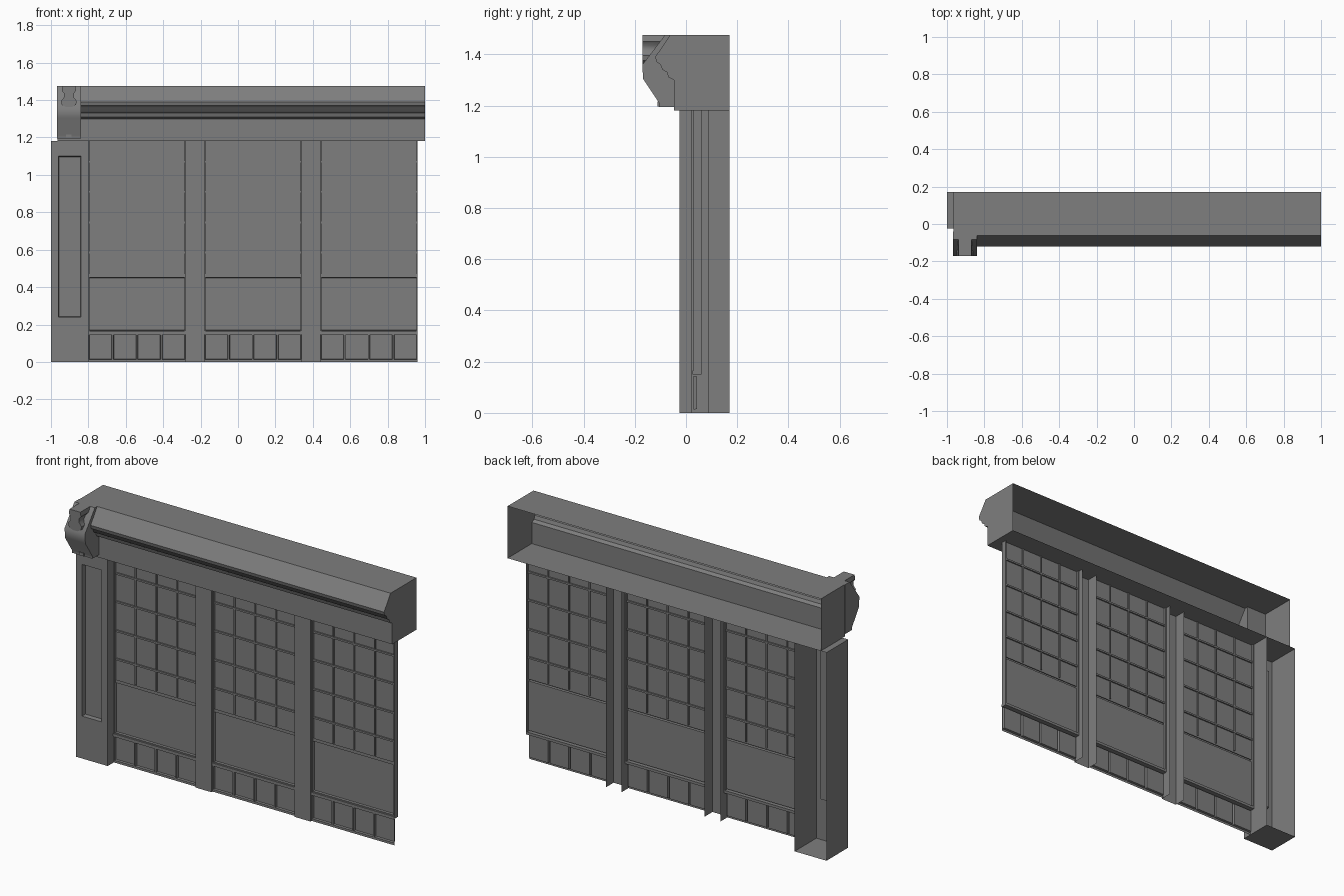
import bpy
import bmesh

if "Cube" in bpy.data.objects:
    bpy.data.objects.remove(bpy.data.objects["Cube"])

GREY = (0.21, 0.21, 0.21, 1)
paint = bpy.data.materials.new("plain_grey")
paint.diffuse_color = GREY
paint.use_nodes = True
paint.node_tree.nodes["Principled BSDF"].inputs["Base Color"].default_value = GREY


def finish(name, bm, smooth=False):
    mesh = bpy.data.meshes.new(name)
    bm.to_mesh(mesh)
    bm.free()
    mesh.materials.append(paint)
    ob = bpy.data.objects.new(name, mesh)
    bpy.context.collection.objects.link(ob)
    if smooth:
        bpy.ops.object.select_all(action="DESELECT")
        ob.select_set(True)
        bpy.context.view_layer.objects.active = ob
        bpy.ops.object.shade_smooth_by_angle(angle=0.7)
    return ob


def add_box(bm, x, y, z, missing=()):
    """Box from (low, high) pairs; missing lists open sides such as '+y'."""
    def corner(i, j, k):
        return bm.verts.new((x[i], y[j], z[k]))
    v = {(i, j, k): corner(i, j, k) for i in (0, 1) for j in (0, 1) for k in (0, 1)}
    for axis in range(3):
        for side in (0, 1):
            if "-+"[side] + "xyz"[axis] in missing:
                continue
            ring = []
            for a, b in ((0, 0), (1, 0), (1, 1), (0, 1)):
                key = [a, b]
                key.insert(axis, side)
                ring.append(v[tuple(key)])
            if (axis != 1) != bool(side):
                ring.reverse()
            bm.faces.new(ring)


def box(name, x, y, z, missing=()):
    bm = bmesh.new()
    add_box(bm, x, y, z, missing)
    return finish(name, bm)


def add_recess(bm, outer, inner, y, depth, bevel=0.0):
    """Front-facing sheet with a sunken panel; rectangles are (x0, x1, z0, z1)."""
    x0, x1, z0, z1 = inner
    floor = (x0 + bevel, x1 - bevel, z0 + bevel, z1 - bevel)
    rings = []
    for (a, b, c, d), yy in ((outer, y), (inner, y), (floor, y + depth)):
        rings.append([bm.verts.new((px, yy, pz)) for px, pz in ((a, c), (b, c), (b, d), (a, d))])
    for r, s in zip(rings, rings[1:]):
        for i in range(4):
            j = (i + 1) % 4
            bm.faces.new((r[i], r[j], s[j], s[i]))
    bm.faces.new(rings[-1])


def extrude_profile(name, profile, x0, x1, skip=()):
    """Sweep a closed (y, z) outline along x with end caps."""
    bm = bmesh.new()
    a = [bm.verts.new((x0, y, z)) for y, z in profile]
    b = [bm.verts.new((x1, y, z)) for y, z in profile]
    n = len(profile)
    for i in range(n):
        if i not in skip:
            j = (i + 1) % n
            bm.faces.new((a[i], a[j], b[j], b[i]))
    bm.faces.new(a[::-1])
    bm.faces.new(b)
    bmesh.ops.recalc_face_normals(bm, faces=bm.faces)
    return finish(name, bm, True)


TOP = 1.18

# Corner pilaster, hollow at the back, with a sunken front panel
bm = bmesh.new()
add_box(bm, (-1, -0.8), (-0.025, 0.17), (0, TOP), ("-y", "+y"))
add_recess(bm, (-1, -0.8, 0, TOP), (-0.96, -0.84, 0.24, 1.1), -0.025, 0.025, 0.003)
finish("pilaster", bm)

# Channel-shaped columns between the bays
for i, x in enumerate((-0.28, 0.34)):
    box(f"column_{i + 1}", (x, x + 0.1), (0.02, 0.09), (0, TOP), ("+y", "-z", "+z"))

# Three window bays
for i, left in enumerate((-0.8, -0.18, 0.44)):
    right = left + 0.52
    step = (right - left) / 4

    # Skirting with four small panels
    bm = bmesh.new()
    for k in range(4):
        a = left + k * step
        add_recess(bm, (a, a + step, 0, 0.15), (a + 0.004, a + step - 0.004, 0.013, 0.145),
                   0.03, 0.012, 0.002)
    finish(f"skirting_{i + 1}", bm)

    # Sill and solid lower panel
    box(f"sill_{i + 1}", (left, right), (0.025, 0.06), (0.15, 0.165))
    bm = bmesh.new()
    add_recess(bm, (left, right, 0.16, 0.47), (left + 0.004, right - 0.004, 0.168, 0.452),
               0.035, 0.012, 0.002)
    finish(f"lower_panel_{i + 1}", bm)

    # Glazing sheet and glazing bars
    box(f"glazing_{i + 1}", (left, right), (0.043, 0.047), (0.46, TOP))
    bm = bmesh.new()
    for k in range(1, 4):
        x = left + k * step
        add_box(bm, (x - 0.004, x + 0.004), (0.037, 0.053), (0.47, TOP))
    for z in (0.585, 0.745, 0.91, 1.07):
        add_box(bm, (left, right), (0.035, 0.055), (z - 0.005, z + 0.005))
    finish(f"glazing_bars_{i + 1}", bm)

    # Side stiles
    for side, x in (("right", left), ("left", right - 0.006)):
        box(f"stile_{side}_{i + 1}", (x, x + 0.006), (0.03, 0.06), (0.165, TOP))

# Fascia and moulded cornice, open at the back
cornice = [(0.17, TOP), (-0.047, TOP), (-0.047, 1.3), (-0.068, 1.31), (-0.075, 1.33),
           (-0.092, 1.34), (-0.1, 1.36), (-0.115, 1.37), (-0.12, 1.39),
           (-0.062, 1.475), (0.17, 1.475)]
extrude_profile("cornice", cornice, -0.965, 1, skip=(len(cornice) - 1,))

# End bracket
bracket = [(-0.04, 1.195), (-0.105, 1.195), (-0.105, 1.21), (-0.168, 1.305),
           (-0.17, 1.36), (-0.082, 1.475), (-0.04, 1.475)]
extrude_profile("bracket", bracket, -0.968, -0.84)
box("bracket_drop", (-0.92, -0.89), (-0.112, -0.1), (1.197, 1.215))

# Wavy scroll sitting on the sloping bracket face
bm = bmesh.new()
half = [(1.362, 0.015), (1.375, 0.038), (1.395, 0.042), (1.415, 0.026),
        (1.435, 0.026), (1.45, 0.038), (1.475, 0.034)]
outline = [(-0.904 + w, z) for z, w in half] + [(-0.904 - w, z) for z, w in reversed(half)]
front = [bm.verts.new((x, -0.17, z)) for x, z in outline]
back = [bm.verts.new((x, -0.08 - (1.475 - z) * 0.77, z)) for x, z in outline]
for i in range(len(outline)):
    j = (i + 1) % len(outline)
    bm.faces.new((front[i], front[j], back[j], back[i]))
bm.faces.new(front)
bm.faces.new(back[::-1])
bmesh.ops.recalc_face_normals(bm, faces=bm.faces)
finish("bracket_scroll", bm, True)
